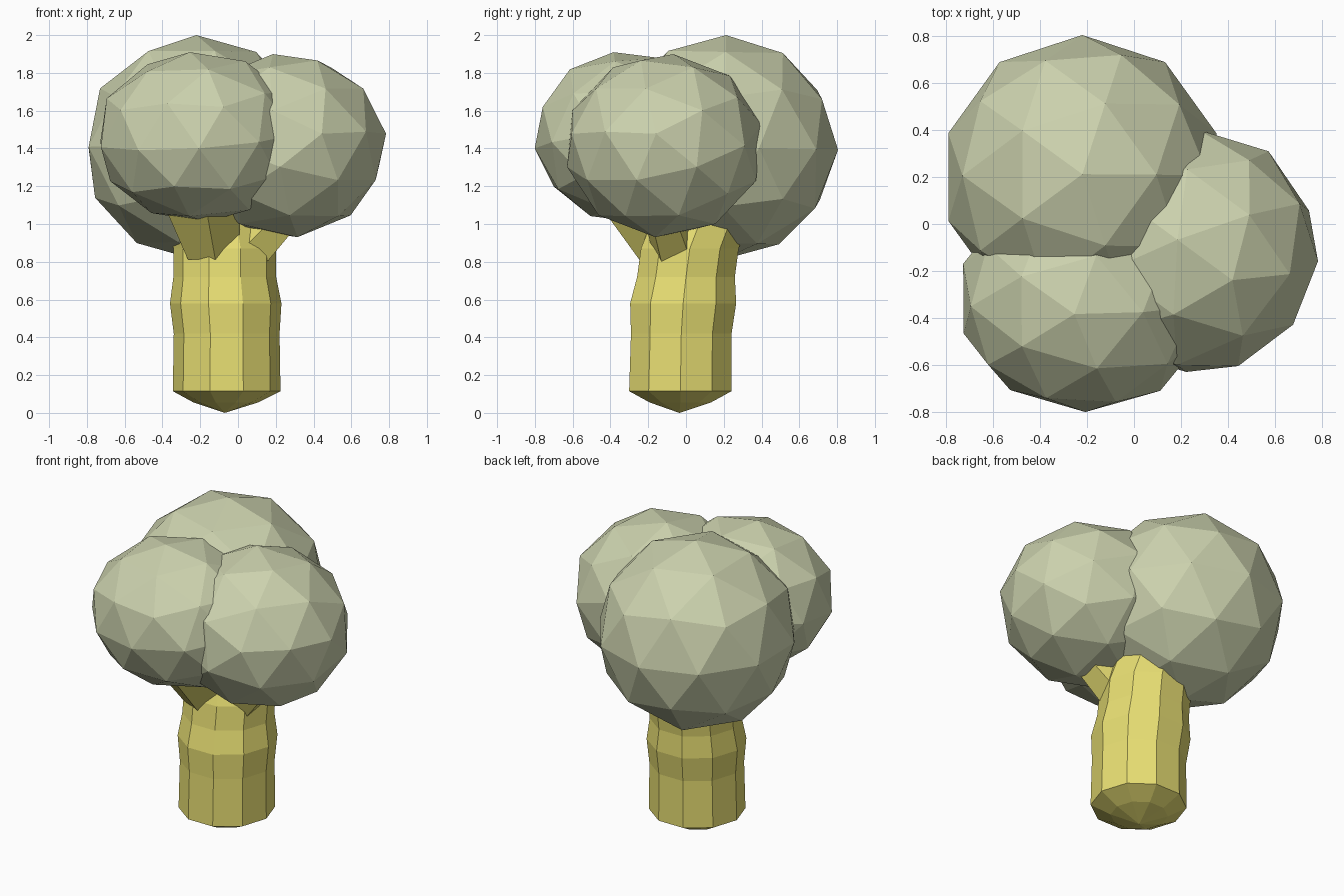
import bpy, bmesh
from math import cos, sin, pi
from mathutils import Vector, Matrix

if "Cube" in bpy.data.objects:
    bpy.data.objects.remove(bpy.data.objects["Cube"])


def material(name, rgb):
    m = bpy.data.materials.new(name)
    m.diffuse_color = (*rgb, 1)
    m.use_nodes = True
    m.node_tree.nodes["Principled BSDF"].inputs["Base Color"].default_value = m.diffuse_color
    return m


LEAF = material("leaf_green", (0.60, 0.64, 0.42))
BARK = material("bark", (0.80, 0.73, 0.17))


def finish(name, bm, mat):
    bmesh.ops.recalc_face_normals(bm, faces=bm.faces)
    me = bpy.data.meshes.new(name)
    bm.to_mesh(me)
    bm.free()
    me.materials.append(mat)
    ob = bpy.data.objects.new(name, me)
    bpy.context.collection.objects.link(ob)
    return ob


def tilted(up):
    # rotation that leans the pole toward a direction
    return Vector((0, 0, 1)).rotation_difference(Vector(up)).to_matrix()


def frame(a, b):
    a, b = Vector(a).normalized(), Vector(b).normalized()
    return Matrix((a, b, a.cross(b))).transposed()


def edge_facing(edge, facing):
    # rotation that points one icosahedron edge outward along "facing"
    return frame(edge, facing) @ frame((0.5257, 0, 0.8507), (0, 1, 0)).transposed()


def clump(name, centre, scale, rotation):
    # low-poly leaf ball, turned and then stretched along the world axes
    bm = bmesh.new()
    bmesh.ops.create_icosphere(bm, subdivisions=2, radius=1)
    bm.transform(Matrix.Translation(centre) @ Matrix.Diagonal((*scale, 1)) @ rotation.to_4x4())
    return finish(name, bm, LEAF)


def loft(name, rings, sides, tip=None, across=Vector((1, 0, 0)), along=Vector((0, 1, 0))):
    # skin a stack of polygon rings: (centre, radius)
    bm = bmesh.new()
    loops = []
    for c, r in rings:
        loops.append([bm.verts.new(Vector(c) + r * (cos(2 * pi * i / sides) * across
                      + sin(2 * pi * i / sides) * along)) for i in range(sides)])
    for a, b in zip(loops, loops[1:]):
        for i in range(sides):
            j = (i + 1) % sides
            bm.faces.new((a[i], a[j], b[j], b[i]))
    bm.faces.new(loops[-1])
    if tip:
        t = bm.verts.new(tip)
        for i in range(sides):
            bm.faces.new((loops[0][(i + 1) % sides], loops[0][i], t))
    else:
        bm.faces.new(loops[0][::-1])
    return finish(name, bm, BARK)


def branch(name, start, end, r0, r1, sides):
    d = (Vector(end) - Vector(start)).normalized()
    across = d.cross(Vector((0, 0, 1))).normalized()
    return loft(name, [(start, r0), (end, r1)], sides, None, across, d.cross(across))


# foliage
clump("foliage_back", (-0.22, 0.20, 1.405), (0.60, 0.605, 0.595), tilted((0, 0.02, 1)))
m = Vector((0.79, -0.59, 0.15)).normalized()
side = Vector((0.6, 0.8, 0.0))
clump("foliage_right", (0.25, -0.115, 1.415), (0.54, 0.53, 0.49),
      edge_facing(side - m * side.dot(m), m))
clump("foliage_front", (-0.21, -0.32, 1.46), (0.545, 0.485, 0.455), tilted((-0.08, -0.13, 0.98)))

# ten-sided trunk with a pointed foot, leaning into the back foliage
loft("trunk", [((-0.065, -0.03, 0.055), 0.17), ((-0.06, -0.03, 0.115), 0.285),
               ((-0.06, -0.025, 0.42), 0.28), ((-0.065, -0.015, 0.58), 0.295),
               ((-0.07, 0.0, 0.72), 0.272), ((-0.07, 0.02, 0.87), 0.272),
               ((-0.09, 0.07, 1.0), 0.27), ((-0.12, 0.1, 1.1), 0.2)],
     10, (-0.07, -0.035, 0.0))

# branches reaching the other two foliage clumps
branch("branch_front", (-0.14, -0.10, 0.87), (-0.2, -0.23, 1.18), 0.16, 0.24, 6)
branch("branch_right", (0.07, -0.06, 0.87), (0.25, -0.12, 1.06), 0.13, 0.11, 5)
